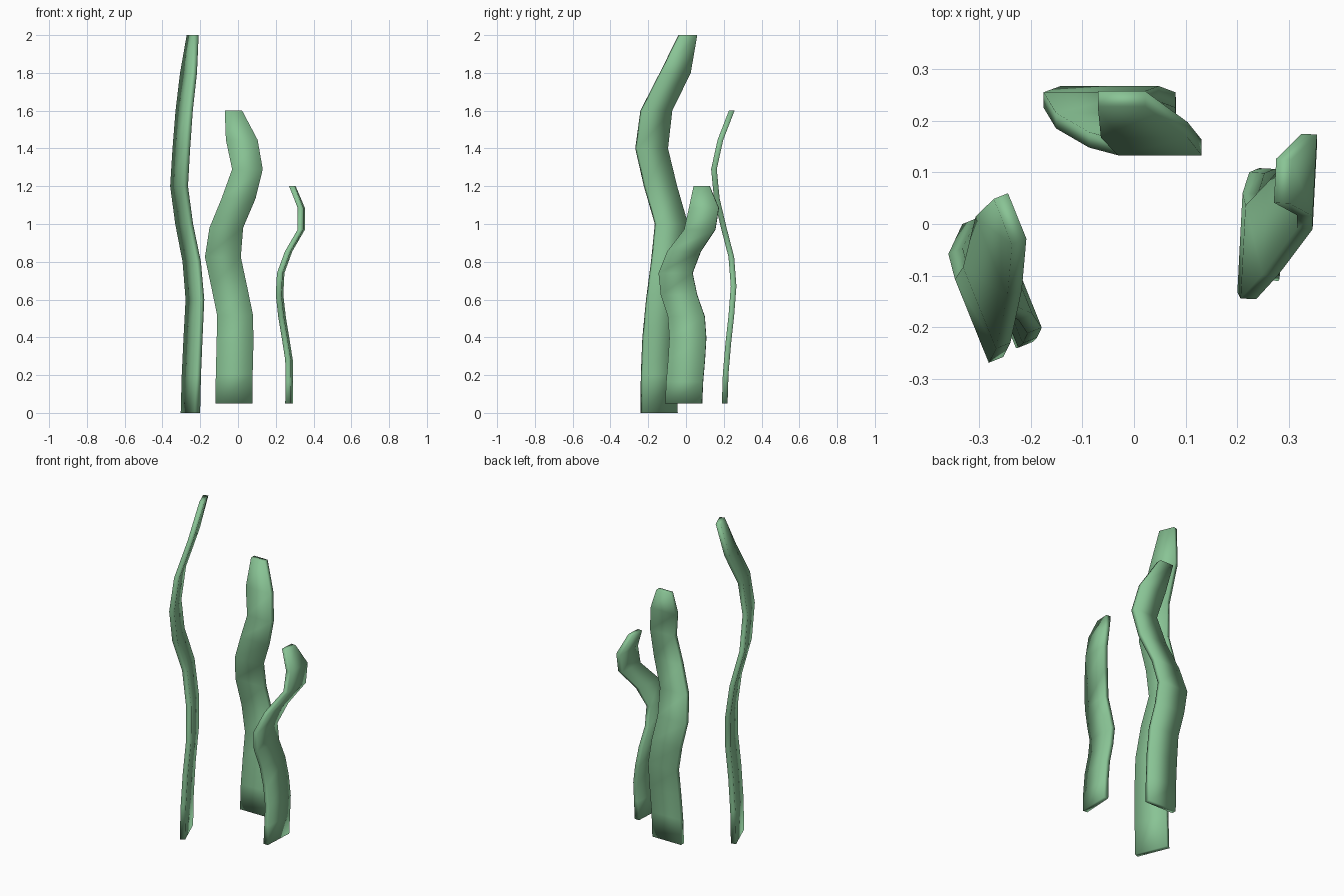
import bpy
from math import radians, cos, sin

THICK = 0.03


def blade(name, angle, z0, z1, xs, ys, widths):
    """Flat wavy ribbon: horizontal rectangular rings joined into a closed strip."""
    c, s = cos(radians(angle)), sin(radians(angle))
    n = len(xs)
    verts, faces = [], []
    for i, (x, y, w) in enumerate(zip(xs, ys, widths)):
        z = z0 + (z1 - z0) * i / (n - 1)
        for u, v in ((-1, -1), (1, -1), (1, 1), (-1, 1)):
            a, b = u * w / 2, v * THICK / 2
            verts.append((x + a * c - b * s, y + a * s + b * c, z))
    for i in range(n - 1):
        for k in range(4):
            j = (k + 1) % 4
            faces.append((4 * i + k, 4 * i + j, 4 * i + 4 + j, 4 * i + 4 + k))
    faces += [(3, 2, 1, 0), tuple(range(4 * n - 4, 4 * n))]
    me = bpy.data.meshes.new(name)
    me.from_pydata(verts, [], faces)
    me.shade_smooth()
    me.materials.append(green)
    ob = bpy.data.objects.new(name, me)
    bpy.context.collection.objects.link(ob)
    return ob


green = bpy.data.materials.new("leaf_green")
green.diffuse_color = (0.25, 0.55, 0.30, 1)

# tall blade on the left
blade("tall_blade", -68, 0.0, 2.0,
      [-.252, -.247, -.238, -.228, -.245, -.285, -.312, -.30, -.285, -.262, -.24],
      [-.142, -.142, -.135, -.118, -.094, -.077, -.135, -.182, -.157, -.057, .01],
      [.20, .198, .195, .19, .185, .178, .178, .175, .17, .165, .095])

# middle blade at the back
blade("middle_blade", 0, 0.05, 1.6,
      [-.022, -.020, -.016, -.015, -.047, -.08, -.062, .003, .05, .02, -.024],
      [.205, .21, .223, .24, .252, .24, .20, .163, .148, .182, .242],
      [.195, .195, .195, .19, .19, .19, .178, .18, .162, .168, .092])

# short blade on the right
blade("short_blade", 87, 0.05, 1.2,
      [.27, .272, .27, .252, .233, .22, .226, .268, .335, .335, .288],
      [-.012, -.007, .003, .01, .002, -.037, -.055, -.01, .073, .095, .083],
      [.195, .195, .195, .195, .195, .192, .18, .178, .165, .158, .085])
